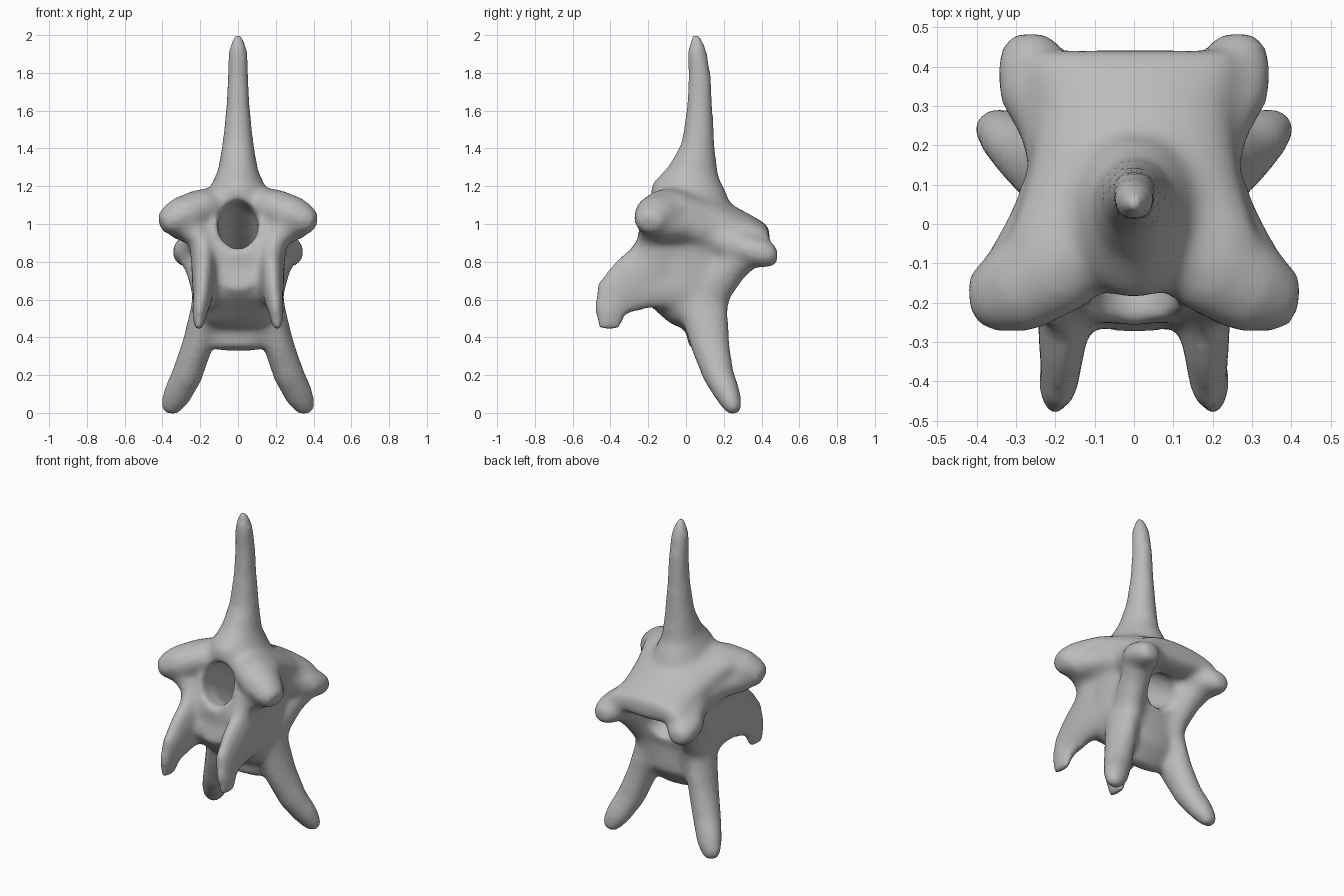
import bpy, bmesh, math
from mathutils import Vector

cube = bpy.data.objects.get("Cube")
if cube:
    bpy.data.objects.remove(cube, do_unlink=True)

SIDES = 20


def loft(bm, sections, ref, mirror=False, power=1):
    """Oval tube; each section is x, y, z, radius along ref, other radius; power under 1 is boxier."""
    for sx in ((1, -1) if mirror else (1,)):
        pts = [Vector((s[0] * sx, s[1], s[2])) for s in sections]
        rings = []
        for i, s in enumerate(sections):
            t = (pts[min(i + 1, len(pts) - 1)] - pts[max(i - 1, 0)]).normalized()
            u = Vector(ref)
            u = (u - t * u.dot(t)).normalized()
            v = t.cross(u)
            ring = []
            for k in range(SIDES):
                a = 2 * math.pi * k / SIDES
                c, d = (math.copysign(abs(w) ** power, w) for w in (math.cos(a), math.sin(a)))
                ring.append(bm.verts.new(pts[i] + u * s[3] * c + v * s[4] * d))
            rings.append(ring)
        for a, b in zip(rings, rings[1:]):
            for k in range(SIDES):
                n = (k + 1) % SIDES
                bm.faces.new((a[k], a[n], b[n], b[k]))
        bm.faces.new(rings[0][::-1])
        bm.faces.new(rings[-1])


def make_object(name, bm):
    bmesh.ops.recalc_face_normals(bm, faces=bm.faces)
    mesh = bpy.data.meshes.new(name)
    bm.to_mesh(mesh)
    bm.free()
    ob = bpy.data.objects.new(name, mesh)
    bpy.context.scene.collection.objects.link(ob)
    return ob


X, Y = (1, 0, 0), (0, 1, 0)
bm = bmesh.new()

# Tall dorsal spine
loft(bm, [(0, .052, 2.008, .022, .022), (0, .058, 1.92, .052, .053), (0, .073, 1.78, .057, .062),
          (0, .072, 1.6, .066, .072), (0, .064, 1.42, .085, .09), (0, .04, 1.28, .108, .135),
          (0, .015, 1.19, .15, .2), (0, .02, 1.08, .2, .22)], X)

# Central body, tapering to a keel below
loft(bm, [(0, .06, .335, .12, .05), (0, .1, .44, .175, .1), (0, .06, .54, .215, .16),
          (0, .0, .66, .24, .25), (0, .01, .82, .245, .27), (0, .03, 1.0, .26, .26),
          (0, .03, 1.1, .2, .2)], X, power=.75)

# Sloping roof plate
loft(bm, [(0, -.115, 1.12, .26, .075), (0, -.04, 1.1, .32, .1), (0, .12, 1.02, .27, .13),
          (0, .28, .955, .25, .115), (0, .39, .93, .27, .085), (0, .442, .93, .25, .05)], X)

# Front side wings
loft(bm, [(.08, -.03, 1.11, .11, .09), (.2, -.1, 1.085, .135, .1), (.3, -.165, 1.04, .12, .105),
          (.37, -.19, 1.015, .09, .08), (.41, -.2, 1.0, .065, .05)], Y, True)

# Ridges joining the wings to the rear knobs
loft(bm, [(.3, -.15, 1.0, .1, .09), (.225, .0, .985, .095, .085), (.185, .14, .94, .085, .09),
          (.2, .25, .89, .095, .09), (.24, .35, .86, .11, .085), (.262, .42, .84, .092, .075),
          (.265, .465, .83, .068, .06), (.265, .485, .83, .04, .04)], X, True)

# Gussets under the rear knobs
loft(bm, [(.23, .34, .84, .09, .07), (.195, .24, .77, .085, .09), (.17, .15, .66, .08, .1),
          (.16, .1, .53, .07, .1)], X, True)

# Pillars running down into the forward prongs
loft(bm, [(.28, -.165, 1.01, .09, .085), (.195, -.15, .92, .07, .11), (.178, -.16, .79, .07, .16),
          (.182, -.28, .69, .062, .15), (.188, -.375, .61, .05, .125),
          (.203, -.405, .53, .04, .085), (.21, -.405, .44, .025, .06)], X, True)
loft(bm, [(.19, .05, .68, .05, .12), (.185, -.2, .67, .055, .12),
          (.185, -.32, .64, .05, .12)], X, True)

# Front of the body below the canal
loft(bm, [(0, .0, .68, .18, .14), (0, -.18, .71, .16, .12), (0, -.26, .73, .11, .085)], X)

# Lower side legs
loft(bm, [(.13, .08, .68, .1, .16), (.175, .1, .52, .082, .125), (.215, .128, .36, .082, .105),
          (.27, .172, .2, .083, .084), (.325, .225, .09, .078, .068),
          (.358, .252, .025, .058, .048), (.368, .262, -.003, .035, .03)], X, True)

bone = make_object("vertebra", bm)

# Canal cutter
bm = bmesh.new()
loft(bm, [(0, -.5, 1.03, .12, .14), (0, -.25, 1.01, .11, .135), (0, -.08, .97, .105, .13),
          (0, .12, .84, .1, .115), (0, .3, .73, .1, .1), (0, .6, .6, .11, .1)], X)
canal = make_object("canal_cutter", bm)
canal.hide_render = True

# Fuse the parts, cut the canal, then soften the joins
fuse = bone.modifiers.new("Fuse", "REMESH")
fuse.mode, fuse.voxel_size = "VOXEL", .016
cut = bone.modifiers.new("Canal", "BOOLEAN")
cut.operation, cut.object, cut.solver = "DIFFERENCE", canal, "EXACT"
even = bone.modifiers.new("Even", "REMESH")
even.mode, even.voxel_size = "VOXEL", .016
soft = bone.modifiers.new("Soften", "SMOOTH")
soft.factor, soft.iterations = .5, 18

# Bake the modifiers so the cutter can go
deps = bpy.context.evaluated_depsgraph_get()
baked = bpy.data.meshes.new_from_object(bone.evaluated_get(deps))
bone.modifiers.clear()
bone.data = baked
bpy.data.objects.remove(canal, do_unlink=True)

# Plain grey material
grey = bpy.data.materials.new("bone_grey")
grey.use_nodes = True
colour = (.5, .5, .5, 1)
grey.diffuse_color = colour
grey.node_tree.nodes["Principled BSDF"].inputs["Base Color"].default_value = colour
baked.materials.clear()
baked.materials.append(grey)
for p in baked.polygons:
    p.use_smooth = True
    p.material_index = 0
